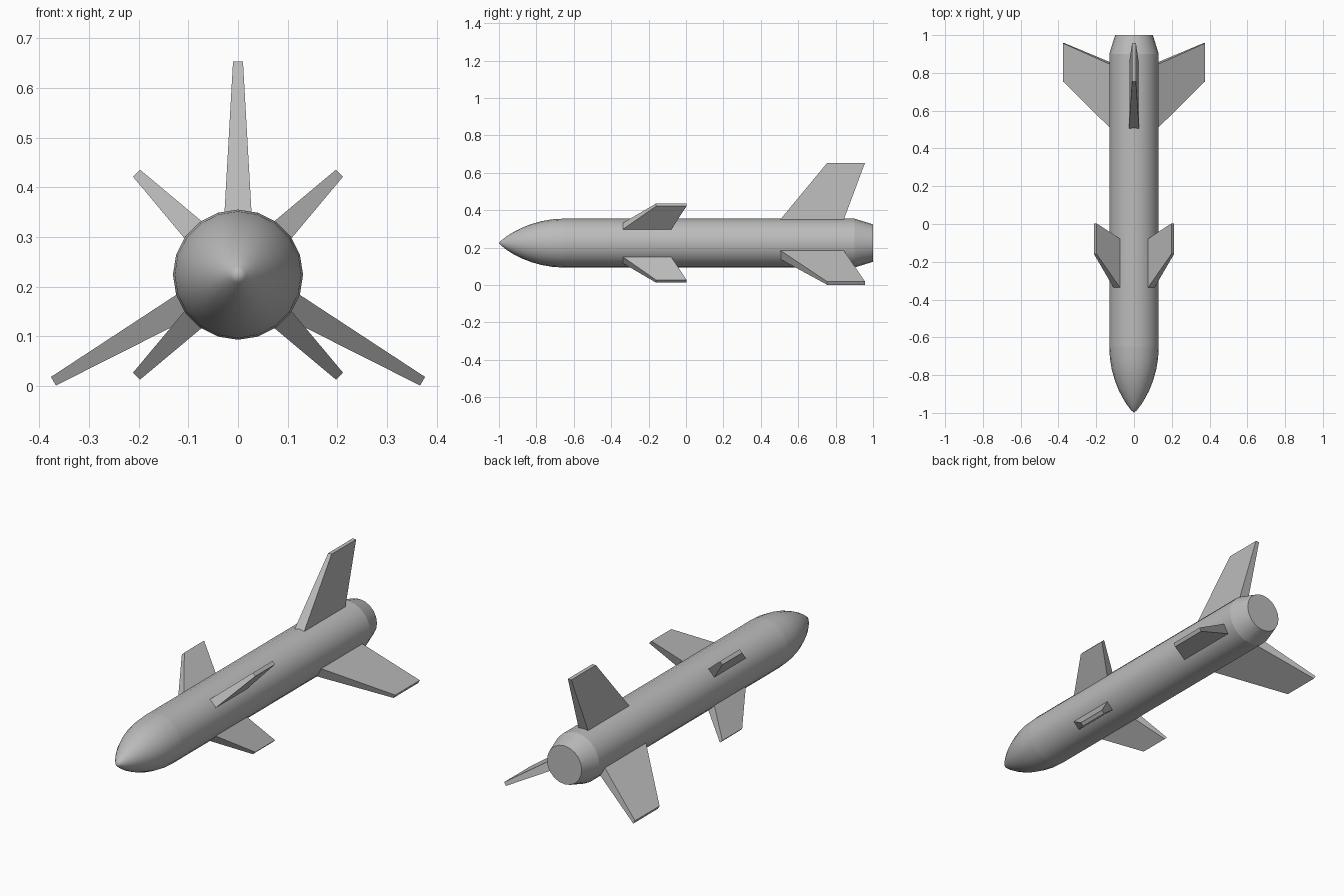
import bpy, bmesh, math
from mathutils import Vector

if "Cube" in bpy.data.objects:
    bpy.data.objects.remove(bpy.data.objects["Cube"])

SIDES = 20
RADIUS = 0.131
AXIS_Z = 0.224

grey = bpy.data.materials.new("plain grey")
grey.use_nodes = True
grey.diffuse_color = (0.5, 0.5, 0.5, 1)
grey.node_tree.nodes["Principled BSDF"].inputs["Base Color"].default_value = (0.5, 0.5, 0.5, 1)


def finish(bm, name, smooth=False):
    """Turn a bmesh into a named, coloured object."""
    bmesh.ops.recalc_face_normals(bm, faces=bm.faces)
    mesh = bpy.data.meshes.new(name)
    bm.to_mesh(mesh)
    bm.free()
    mesh.materials.append(grey)
    obj = bpy.data.objects.new(name, mesh)
    bpy.context.collection.objects.link(obj)
    if smooth:
        bpy.ops.object.select_all(action='DESELECT')
        obj.select_set(True)
        bpy.context.view_layer.objects.active = obj
        bpy.ops.object.shade_smooth_by_angle(angle=math.radians(40))
    return obj


def lathe(name, profile, cap_end=False):
    """Spin (y, radius) points around the body axis."""
    bm = bmesh.new()
    rings = []
    for y, r in profile:
        if r == 0:
            rings.append([bm.verts.new((0, y, AXIS_Z))] * SIDES)
            continue
        angles = [math.tau * i / SIDES for i in range(SIDES)]
        rings.append([bm.verts.new((r * math.sin(a), y, AXIS_Z + r * math.cos(a)))
                      for a in angles])
    for a, b in zip(rings, rings[1:]):
        for i in range(SIDES):
            j = (i + 1) % SIDES
            corners = dict.fromkeys((a[i], a[j], b[j], b[i]))
            bm.faces.new(list(corners))
    if cap_end:
        bm.faces.new(rings[-1])
    return finish(bm, name, smooth=True)


def fin(name, angle, root, tip):
    """Tapered slab; root and tip are (radius, front y, back y, half thickness)."""
    a = math.radians(angle)
    out = Vector((math.sin(a), 0, math.cos(a)))
    side = Vector((math.cos(a), 0, -math.sin(a)))
    # carry the taper a little way into the body
    k = 0.02 / (tip[0] - root[0])
    root = [p - k * (q - p) for p, q in zip(root, tip)]
    bm = bmesh.new()
    loops = []
    for r, front, back, half in (root, tip):
        loops.append([bm.verts.new(out * r + side * s * half + Vector((0, y, AXIS_Z)))
                      for s, y in ((-1, front), (1, front), (1, back), (-1, back))])
    low, high = loops
    bm.faces.new(low)
    bm.faces.new(high)
    for i in range(4):
        j = (i + 1) % 4
        bm.faces.new((low[i], low[j], high[j], high[i]))
    return finish(bm, name)


# Rounded nose, straight body and tapered tail
NOSE_LEN, STEPS = 0.35, 8
nose = []
for i in range(STEPS + 1):
    t = 1 - (i / STEPS) ** 1.5
    nose.append((-0.65 - NOSE_LEN * t, RADIUS * (1 - t * t) ** 0.85))
lathe("nose_cone", nose)
lathe("body_tube", [(-0.65, RADIUS), (0.9, RADIUS)])
lathe("tail_cone", [(0.9, RADIUS), (1.0, 0.1)], cap_end=True)

# Three large tail fins
for name, angle in (("top", 0), ("left", 120), ("right", 240)):
    fin("tail_fin_" + name, angle,
        (0.129, 0.507, 0.845, 0.027), (0.429, 0.755, 0.957, 0.01))

# Four small forward fins
for name, angle in (("upper_left", 45), ("lower_left", 135),
                    ("lower_right", 225), ("upper_right", 315)):
    fin("front_fin_" + name, angle,
        (0.126, -0.34, -0.08, 0.0245), (0.289, -0.16, 0.003, 0.01))
